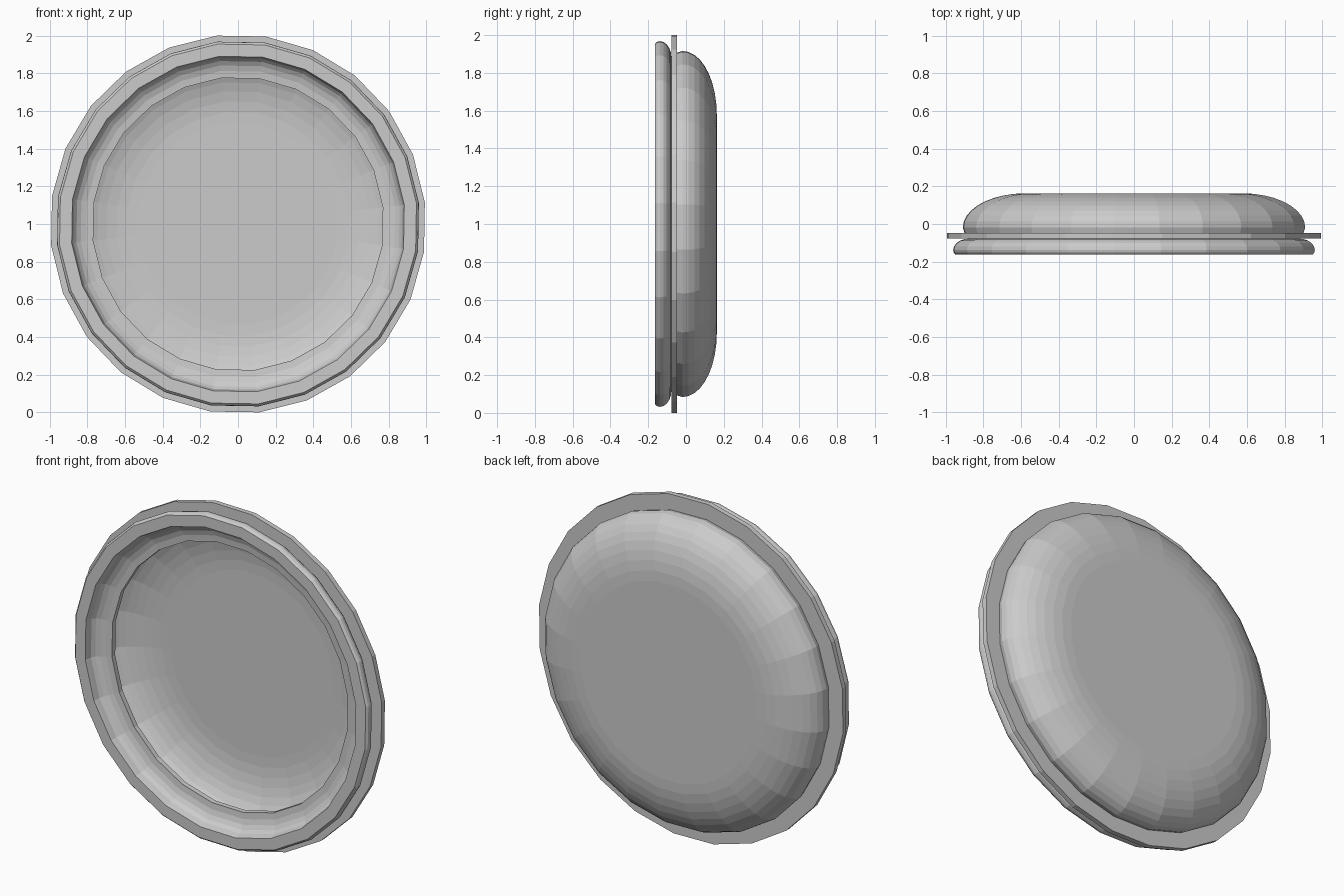
import bpy, bmesh
from math import sin, cos, pi, radians

if "Cube" in bpy.data.objects:
    bpy.data.objects.remove(bpy.data.objects["Cube"])

SIDES = 24
TWIST = radians(8.5)      # slight rotation of the facets
RIM = 1 / cos(radians(6.5))


def arc(r0, r1, y0, y1, n, a0=0.0):
    """Quarter ellipse from (r0, y0) inward to (r1, y1)."""
    pts = []
    for i in range(n + 1):
        a = a0 + (pi / 2 - a0) * i / n
        pts.append((r1 + (r0 - r1) * cos(a), y0 + (y1 - y0) * sin(a)))
    return pts


def lathe(name, profile, closed=True):
    """Spin an (r, y) profile round the y axis at z = 1; r = 0 ends become caps."""
    bm = bmesh.new()
    rings = []
    for r, y in profile:
        ring = []
        for i in range(SIDES):
            a = TWIST + 2 * pi * i / SIDES
            ring.append(bm.verts.new((0.992 * r * RIM * sin(a), y, 1 + r * RIM * cos(a))))
        rings.append(ring)
    pairs = list(zip(rings, rings[1:]))
    if closed:
        pairs.append((rings[-1], rings[0]))
    else:
        bm.faces.new(rings[0])
        bm.faces.new(rings[-1])
    for p, q in pairs:
        for i in range(SIDES):
            j = (i + 1) % SIDES
            bm.faces.new((p[i], p[j], q[j], q[i]))
    bmesh.ops.recalc_face_normals(bm, faces=bm.faces)
    mesh = bpy.data.meshes.new(name)
    bm.to_mesh(mesh)
    bm.free()
    obj = bpy.data.objects.new(name, mesh)
    bpy.context.collection.objects.link(obj)
    return obj


# Flat flange with a round opening
lathe("flange", [(1.0, -0.077), (1.0, -0.047), (0.775, -0.047), (0.775, -0.077)])

# Front ring: shallow dished band in front of the flange
outer = [(0.955, -0.163), (0.965, -0.152)] + arc(0.968, 0.88, -0.138, -0.077, 5)
inner = [(0.89, -0.163)] + arc(0.885, 0.78, -0.145, -0.0775, 5)
lathe("front_ring", outer + inner[::-1])

# Rear bowl: hollow shell with rounded shoulder and flat back
shell_out = [(0.908, -0.047)] + arc(0.916, 0.58, -0.018, 0.163, 9)
shell_in = [(0.865, -0.047)] + arc(0.872, 0.535, -0.018, 0.128, 9)
lathe("rear_bowl", shell_out[::-1] + shell_in, closed=False)
